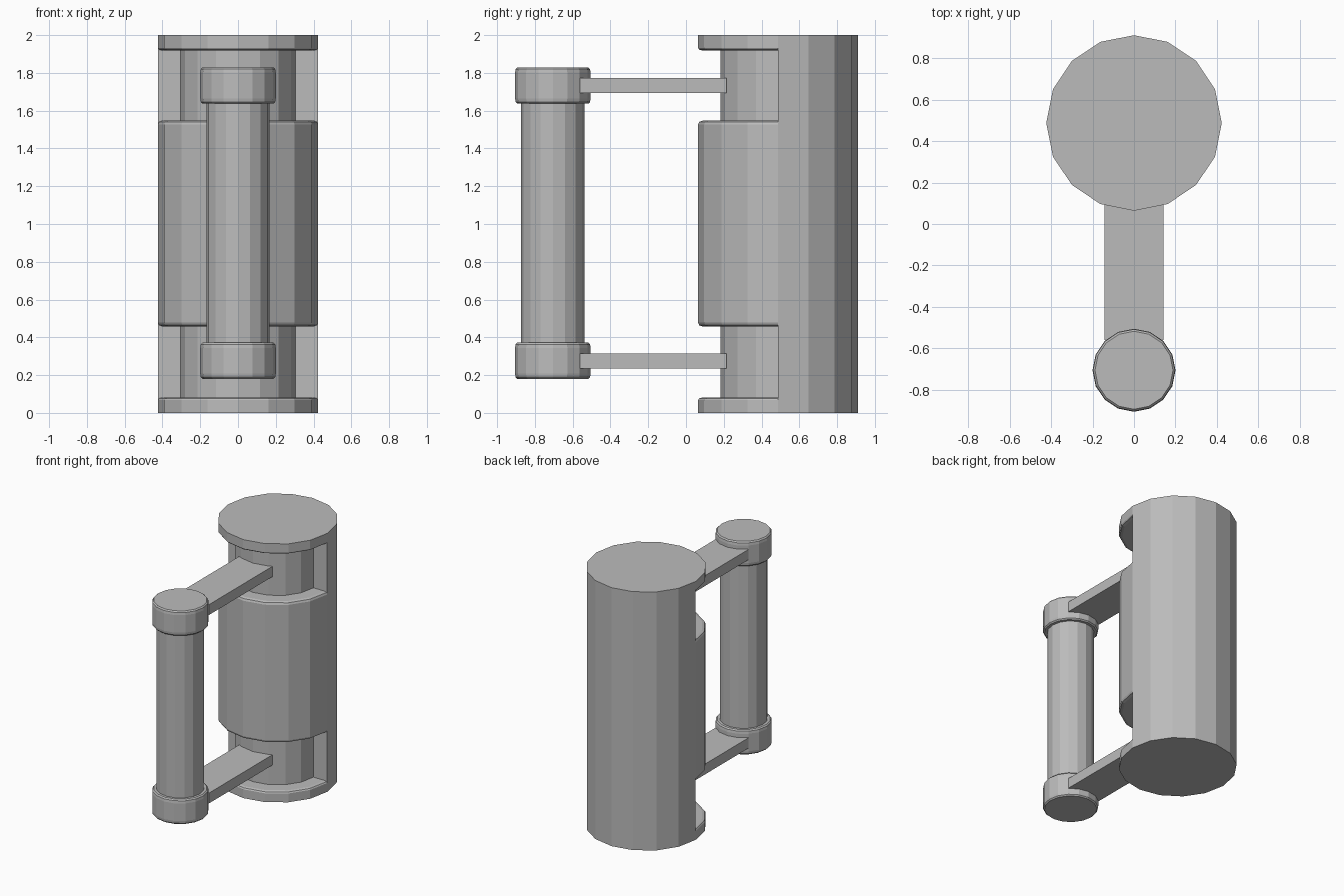
import bpy, bmesh
from math import pi, cos, sin

if "Cube" in bpy.data.objects:
    bpy.data.objects.remove(bpy.data.objects["Cube"])

grey = bpy.data.materials.new("plain grey")
grey.use_nodes = True
GREY = (0.5, 0.5, 0.5, 1)
grey.diffuse_color = GREY
grey.node_tree.nodes["Principled BSDF"].inputs["Base Color"].default_value = GREY

SIDES = 16
BODY_Y, BODY_R, CORE_R = 0.487, 0.423, 0.305
GRIP_Y, GRIP_R, CAP_R = -0.705, 0.168, 0.2


def finish(name, bm):
    bmesh.ops.remove_doubles(bm, verts=bm.verts, dist=1e-5)
    bmesh.ops.recalc_face_normals(bm, faces=bm.faces)
    mesh = bpy.data.meshes.new(name)
    bm.to_mesh(mesh)
    bm.free()
    mesh.materials.append(grey)
    obj = bpy.data.objects.new(name, mesh)
    bpy.context.collection.objects.link(obj)
    return obj


def lathe(name, profile, y, start=0, steps=SIDES, capped=False):
    """Turn a (radius, z) profile about a vertical axis at y."""
    bm = bmesh.new()
    rings = []
    for i in range(steps + 1):
        a = start + i * 2 * pi / SIDES
        rings.append([bm.verts.new((r * cos(a), y + r * sin(a), z)) for r, z in profile])
    for a, b in zip(rings, rings[1:]):
        for j in range(len(profile) - 1):
            quad = [a[j], b[j], b[j + 1], a[j + 1]]
            # Leave out the axis point that the two rings share
            if profile[j][0] == 0:
                quad.remove(b[j])
            if profile[j + 1][0] == 0:
                quad.remove(b[j + 1])
            bm.faces.new(quad)
    if capped:
        bm.faces.new(rings[0] + rings[-1][::-1])
    return finish(name, bm)


def box(name, low, high):
    bm = bmesh.new()
    bmesh.ops.create_cube(bm, size=1)
    for v in bm.verts:
        v.co = [h if c > 0 else l for c, l, h in zip(v.co, low, high)]
    return finish(name, bm)


# Back half of the drum: a plain half prism, flat side to the front
lathe("drum_back", [(0, 0), (BODY_R, 0), (BODY_R, 2), (0, 2)], BODY_Y, 0, SIDES // 2, True)

# Front half: flanges and barrel with softened rims, and two grooves down to the core
lower = [(0, 0), (BODY_R, 0), (BODY_R, 0.068), (BODY_R - 0.006, 0.077), (BODY_R - 0.024, 0.082),
         (CORE_R, 0.082), (CORE_R, 0.458), (BODY_R - 0.024, 0.458),
         (BODY_R - 0.006, 0.464), (BODY_R, 0.478)]
upper = [(r, 2 - z if z < 0.1 else 2.005 - z) for r, z in reversed(lower)]
lathe("drum_front", lower + upper, BODY_Y, pi, SIDES // 2)

# Grip tube
lathe("grip", [(0, 0.3), (GRIP_R, 0.3), (GRIP_R, 1.7), (0, 1.7)], GRIP_Y)

# End caps of the grip and the arms that tie it to the core
for side, cap_z, arm_z in (("lower", 0.18, 0.235), ("upper", 1.637, 1.693)):
    h = 0.192
    rim = [(0, 0), (CAP_R - 0.012, 0), (CAP_R - 0.003, 0.009), (CAP_R, 0.028)]
    rim += [(r, h - z) for r, z in reversed(rim)]
    lathe(side + "_grip_cap", [(r, cap_z + z) for r, z in rim], GRIP_Y)
    box(side + "_arm", (-0.143, -0.56, arm_z), (0.143, 0.215, arm_z + 0.08))
